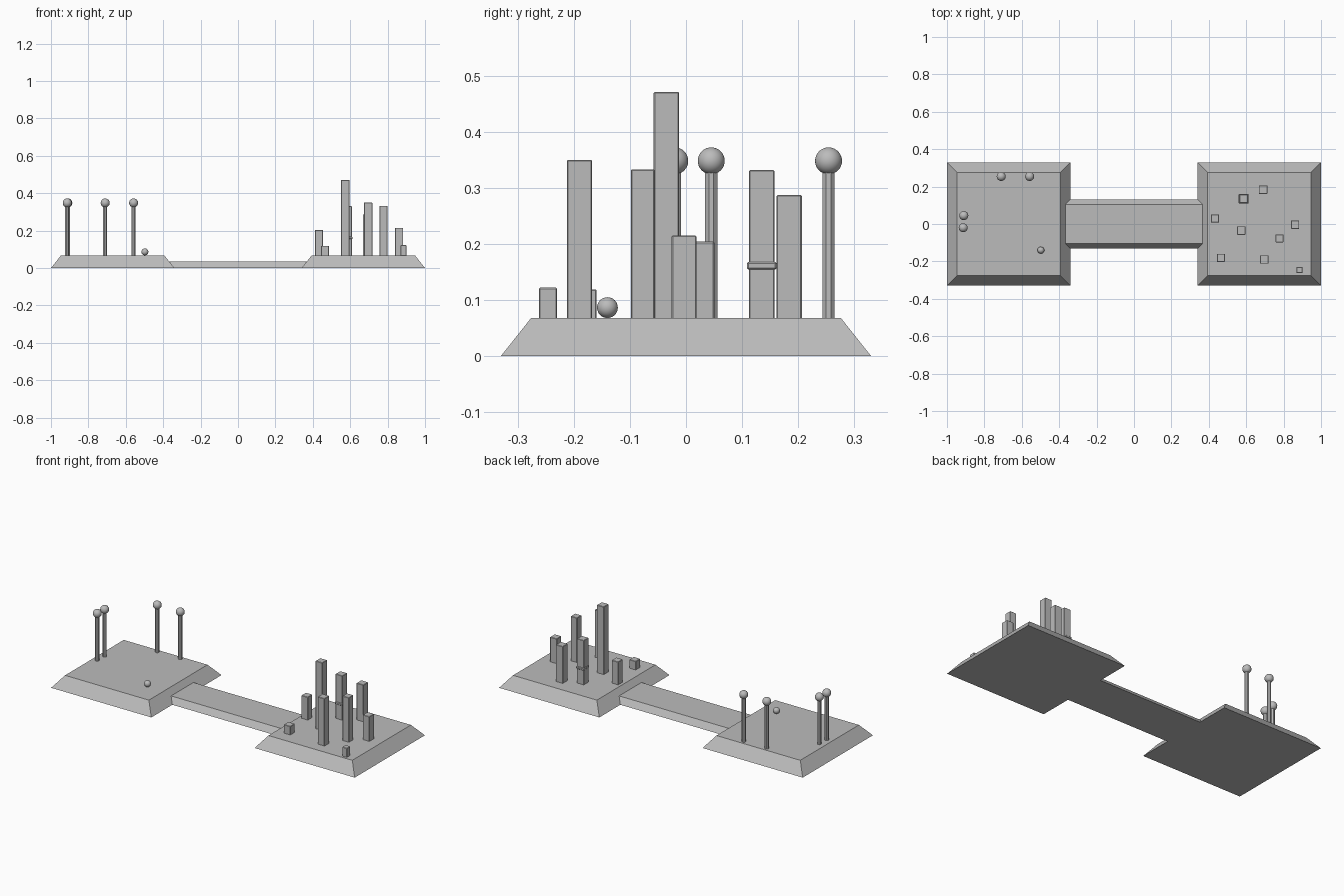
import bpy, bmesh, math
from mathutils import Matrix

if "Cube" in bpy.data.objects:
    bpy.data.objects.remove(bpy.data.objects["Cube"])

grey = bpy.data.materials.new("stone grey")
grey.diffuse_color = (0.5, 0.5, 0.5, 1)
grey.use_nodes = True
grey.node_tree.nodes["Principled BSDF"].inputs["Base Color"].default_value = grey.diffuse_color
DECK = 0.068  # platform top height


def finish(name, bm, bevel=0.0, smooth=False):
    bmesh.ops.recalc_face_normals(bm, faces=bm.faces)
    mesh = bpy.data.meshes.new(name)
    bm.to_mesh(mesh)
    bm.free()
    mesh.materials.append(grey)
    for p in mesh.polygons:
        p.use_smooth = smooth
    ob = bpy.data.objects.new(name, mesh)
    bpy.context.collection.objects.link(ob)
    if bevel:
        mod = ob.modifiers.new("edge_bevel", 'BEVEL')
        mod.width = bevel
        mod.segments = 1
    return ob


def frustum(name, cx, cy, z0, z1, bottom, top, bevel=0.0):
    """Box whose half sizes (x, y) may differ at bottom and top."""
    bm = bmesh.new()
    bmesh.ops.create_cube(bm, size=2)
    for v in bm.verts:
        hx, hy = top if v.co.z > 0 else bottom
        v.co = (cx + v.co.x * hx, cy + v.co.y * hy, z1 if v.co.z > 0 else z0)
    return finish(name, bm, bevel)


def ball(name, x, y, z, r):
    bm = bmesh.new()
    bmesh.ops.create_uvsphere(bm, u_segments=32, v_segments=16, radius=r,
                              matrix=Matrix.Translation((x, y, z)))
    return finish(name, bm, smooth=True)


# Two sloped platforms and the low bridge that meets their slopes
for side, sx in (("left", -1), ("right", 1)):
    frustum(side + "_platform", 0.67 * sx, 0, 0, DECK, (0.33, 0.33), (0.276, 0.276))
frustum("bridge", 0, 0, 0, 0.035, (0.34, 0.132), (0.367, 0.105))

# Octagonal posts with ball tops
for i, (x, y) in enumerate([(-0.71, 0.254), (-0.558, 0.254), (-0.91, 0.045), (-0.913, -0.02)]):
    bm = bmesh.new()
    bmesh.ops.create_cone(bm, cap_ends=True, segments=8, radius1=0.0116, radius2=0.0116, depth=0.28,
                          matrix=Matrix.Translation((x, y, DECK + 0.138))
                          @ Matrix.Rotation(math.pi / 8, 4, 'Z'))
    finish(f"post_{i + 1}", bm)
    ball(f"post_ball_{i + 1}", x, y, 0.348, 0.024)

# Small ball resting on the left platform
ball("loose_ball", -0.498, -0.14, 0.0865, 0.0185)

# Square towers: x, y, width, top height
towers = [
    (0.433, 0.029, 0.043, 0.204), (0.586, 0.135, 0.045, 0.332),
    (0.69, 0.184, 0.045, 0.287), (0.573, -0.035, 0.045, 0.471),
    (0.778, -0.077, 0.042, 0.333), (0.861, -0.0035, 0.044, 0.215),
    (0.696, -0.19, 0.045, 0.35), (0.465, -0.181, 0.043, 0.119),
    (0.885, -0.246, 0.032, 0.122),
]
for i, (x, y, w, top) in enumerate(towers):
    frustum(f"tower_{i + 1}", x, y, DECK - 0.004, top, (w / 2, w / 2), (w / 2, w / 2), 0.002)

# Collar band around the second tower
frustum("tower_collar", 0.586, 0.135, 0.154, 0.168, (0.0265, 0.0265), (0.0265, 0.0265), 0.003)
